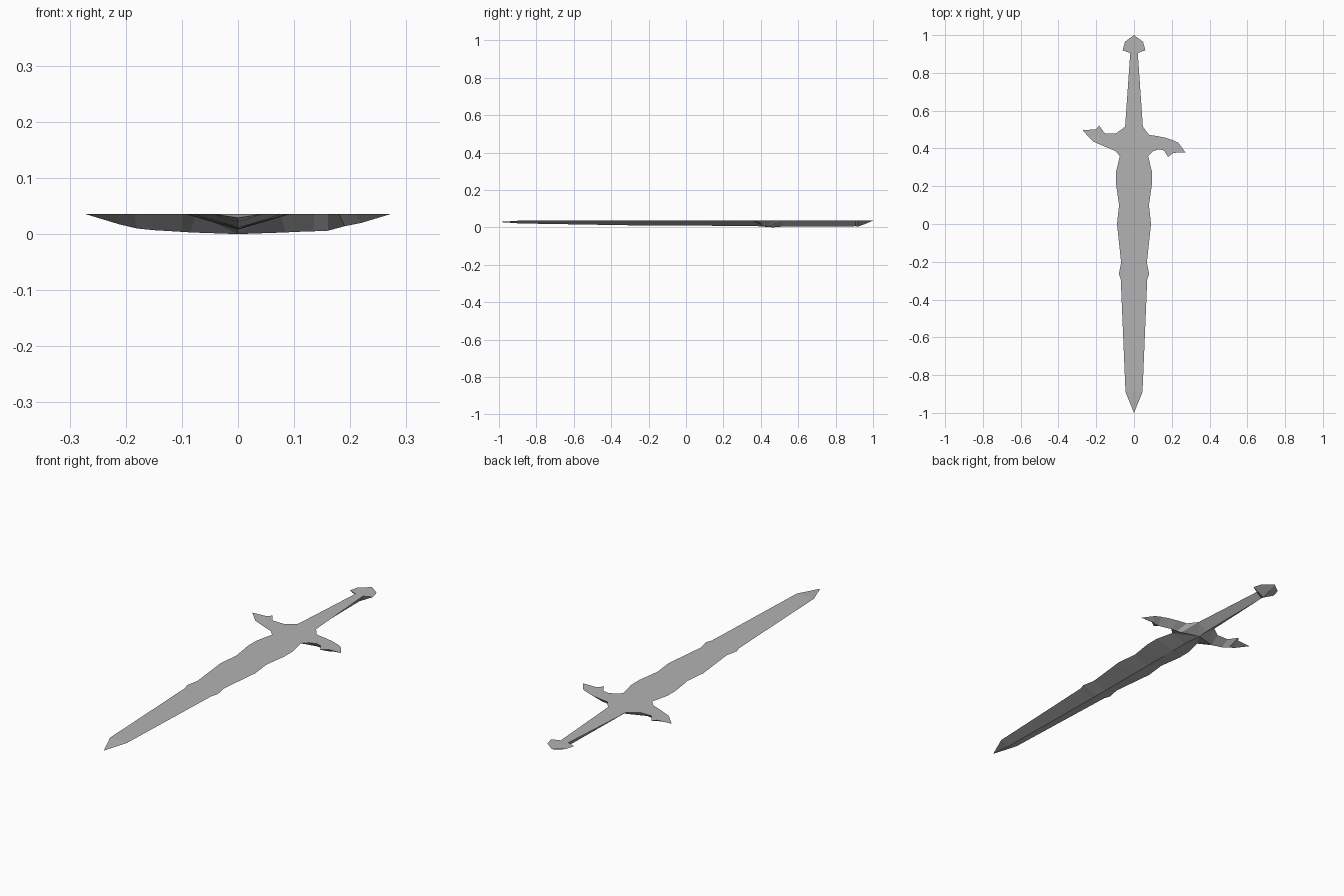
import bpy
import bmesh

cube = bpy.data.objects.get("Cube")
if cube:
    bpy.data.objects.remove(cube, do_unlink=True)

TOP = 0.036  # height of the flat upper side

grey = bpy.data.materials.new("plain grey")
grey.use_nodes = True
grey.diffuse_color = (0.45, 0.45, 0.45, 1)
bsdf = grey.node_tree.nodes["Principled BSDF"]
bsdf.inputs["Base Color"].default_value = grey.diffuse_color
bsdf.inputs["Roughness"].default_value = 0.7


def make_part(name, faces):
    """Flat-shaded part from (points, up) faces; up faces look to +z, others to -z."""
    bm = bmesh.new()
    cache = {}
    for points, up in faces:
        verts = []
        for p in points:
            key = tuple(round(c, 4) for c in p)
            if key not in cache:
                cache[key] = bm.verts.new(key)
            if cache[key] not in verts:
                verts.append(cache[key])
        if len(verts) < 3:
            continue
        face = bm.faces.new(verts)
        face.normal_update()
        if (face.normal.z > 0) != up:
            face.normal_flip()
    mesh = bpy.data.meshes.new(name)
    bm.to_mesh(mesh)
    bm.free()
    mesh.materials.append(grey)
    obj = bpy.data.objects.new(name, mesh)
    bpy.context.collection.objects.link(obj)
    return obj


def ridged(name, sections):
    """Flat top with a ridge underneath, through (edge, ridge, edge) sections."""
    faces = []
    for (a0, r0, b0), (a1, r1, b1) in zip(sections, sections[1:]):
        faces += [((a0, b0, b1, a1), True),
                  ((a0, r0, r1, a1), False),
                  ((r0, b0, b1, r1), False)]
    make_part(name, faces)


def straight(name, stations):
    """Symmetrical ridged part along y from (y, half width, ridge z, edge z)."""
    ridged(name, [((-w, y, e), (0, y, r), (w, y, e)) for y, w, r, e in stations])


def arm(name, stations):
    """Guard arm from (front xy, ridge xyz, back xy), closing in a point."""
    ridged(name, [((*f, TOP), r, (*b, TOP)) for f, r, b in stations])


# Blade, from the point to the guard
straight("blade", [
    (-1.00, 0.0, 0.029, 0.029), (-0.89, 0.045, 0.021, TOP),
    (-0.295, 0.07, 0.011, TOP), (-0.265, 0.08, 0.011, TOP),
    (-0.205, 0.068, 0.010, TOP), (0.0, 0.09, 0.009, TOP),
    (0.10, 0.079, 0.009, TOP), (0.21, 0.095, 0.008, TOP),
    (0.275, 0.095, 0.008, TOP), (0.36, 0.075, 0.008, TOP)])

# Grip
straight("grip", [(0.515, 0.047, 0.004, TOP), (0.905, 0.02, 0.006, TOP)])

# Pommel with two barbs
straight("pommel", [
    (0.905, 0.02, 0.006, TOP), (0.92, 0.06, 0.004, TOP),
    (0.965, 0.048, 0.021, TOP), (1.0, 0.0, TOP, TOP)])

# Guard centre, a shallow fan between blade, grip and arms
ring = [(-0.075, 0.36, TOP), (0, 0.36, 0.008), (0.075, 0.36, TOP),
        (0.085, 0.435, 0.003), (0.047, 0.515, TOP), (0, 0.515, 0.004),
        (-0.047, 0.515, TOP), (-0.085, 0.44, 0.003)]
hub = (0, 0.465, 0)
make_part("guard_centre",
          [(ring[0::2], True)] +
          [((hub, ring[i], ring[(i + 1) % 8]), False) for i in range(8)])

# Left arm, swept forward
arm("guard_arm_left", [
    ((0.075, 0.36), (0.085, 0.435, 0.003), (0.047, 0.515)),
    ((0.10, 0.385), (0.105, 0.43, 0.004), (0.08, 0.472)),
    ((0.135, 0.396), (0.135, 0.428, 0.005), (0.13, 0.464)),
    ((0.16, 0.388), (0.16, 0.42, 0.006), (0.17, 0.456)),
    ((0.18, 0.355), (0.19, 0.40, 0.014), (0.21, 0.442)),
    ((0.21, 0.377), (0.22, 0.40, 0.020), (0.235, 0.43)),
    ((0.273, 0.378), (0.273, 0.378, TOP), (0.273, 0.378))])

# Right arm, swept backward
arm("guard_arm_right", [
    ((-0.075, 0.36), (-0.085, 0.44, 0.003), (-0.047, 0.515)),
    ((-0.10, 0.387), (-0.10, 0.435, 0.004), (-0.095, 0.48)),
    ((-0.155, 0.41), (-0.15, 0.445, 0.007), (-0.155, 0.48)),
    ((-0.185, 0.423), (-0.18, 0.46, 0.010), (-0.185, 0.522)),
    ((-0.215, 0.436), (-0.21, 0.466, 0.017), (-0.20, 0.502)),
    ((-0.273, 0.496), (-0.273, 0.496, TOP), (-0.273, 0.496))])
